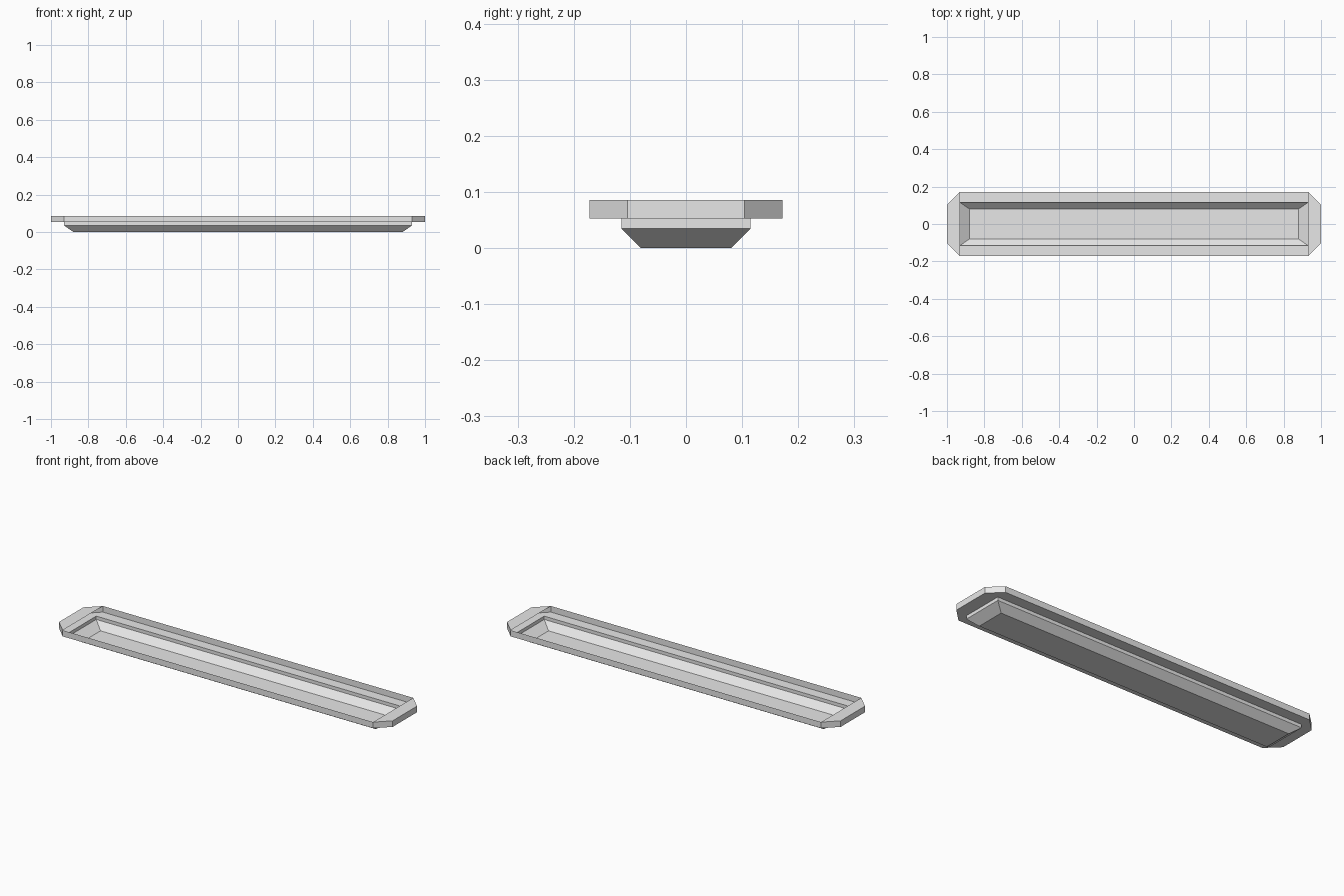
import bpy
import bmesh

cube = bpy.data.objects.get("Cube")
if cube:
    bpy.data.objects.remove(cube, do_unlink=True)

# One plain grey sheet material
grey = bpy.data.materials.new("light_grey")
grey.use_nodes = True
colour = (0.8, 0.8, 0.8, 1)
grey.diffuse_color = colour
grey.node_tree.nodes["Principled BSDF"].inputs["Base Color"].default_value = colour

# Key sizes
TOP, LEDGE, KNEE = 0.086, 0.053, 0.035
END, INNER_X, FLOOR_X = 1.0, 0.93, 0.88
SIDE, CORNER_Y, INNER_Y, FLOOR_Y = 0.172, 0.104, 0.115, 0.08


def rectangle(x, y, z):
    return [(-x, -y, z), (x, -y, z), (x, y, z), (-x, y, z)]


def octagon(z):
    half = [(INNER_X, -SIDE, z), (END, -CORNER_Y, z),
            (END, CORNER_Y, z), (INNER_X, SIDE, z)]
    return half + [(-x, -y, z) for x, y, z in half]


def end_plate(side, z):
    return [(side * x, y, z) for x, y, z in octagon(z)[:4]]


def build(name, rings=(), plates=()):
    """Join successive rings with walls and add separate flat plates."""
    bm = bmesh.new()
    loops = [[bm.verts.new(p) for p in ring] for ring in rings]
    for low, high in zip(loops, loops[1:]):
        for i in range(len(low)):
            j = (i + 1) % len(low)
            bm.faces.new((low[i], low[j], high[j], high[i]))
    for plate in plates:
        bm.faces.new([bm.verts.new(p) for p in plate])
    bmesh.ops.remove_doubles(bm, verts=bm.verts, dist=0.0001)
    bmesh.ops.recalc_face_normals(bm, faces=bm.faces)
    mesh = bpy.data.meshes.new(name)
    bm.to_mesh(mesh)
    bm.free()
    mesh.materials.append(grey)
    obj = bpy.data.objects.new(name, mesh)
    bpy.context.collection.objects.link(obj)
    return obj


# Sunken basin with sloped sides and flat floor
floor = rectangle(FLOOR_X, FLOOR_Y, 0)
build("basin",
      [floor, rectangle(INNER_X, INNER_Y, KNEE), rectangle(INNER_X, INNER_Y, LEDGE)],
      [floor])

# Flat ledge around the basin
strips = [[(-INNER_X, s * INNER_Y, LEDGE), (INNER_X, s * INNER_Y, LEDGE),
           (INNER_X, s * SIDE, LEDGE), (-INNER_X, s * SIDE, LEDGE)] for s in (-1, 1)]
build("ledge", plates=strips + [end_plate(s, LEDGE) for s in (-1, 1)])

# Thin upright lip with clipped corners
build("outer_lip", [octagon(LEDGE), octagon(TOP)])

# Covers over both ends
for side, label in ((1, "left"), (-1, "right")):
    build(label + "_end_cap", plates=[end_plate(side, TOP)])
